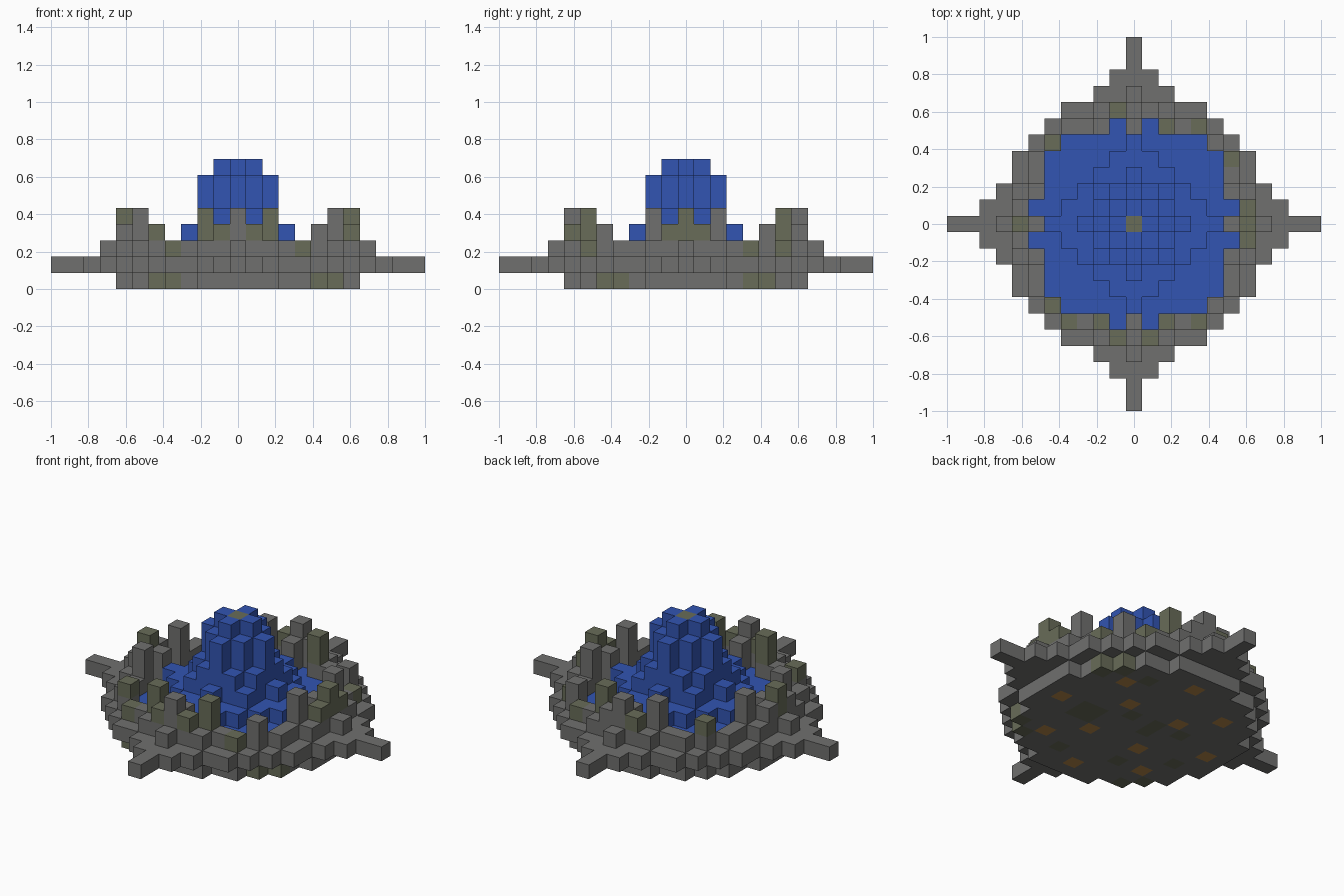
import bpy
import bmesh
import random
from mathutils import Vector

random.seed(4)
cube = bpy.data.objects.get("Cube")
if cube:
    bpy.data.objects.remove(cube)

S = 2 / 23  # block size


def material(name, rgb):
    m = bpy.data.materials.new(name)
    m.use_nodes = True
    m.diffuse_color = (*rgb, 1)
    m.node_tree.nodes["Principled BSDF"].inputs["Base Color"].default_value = (*rgb, 1)
    return m


STONE, MOSS, WATER, LAMP = range(4)
MATS = [
    material("grey stone", (0.16, 0.16, 0.157)),
    material("mossy stone", (0.138, 0.15, 0.098)),
    material("blue water", (0.032, 0.089, 0.445)),
    material("amber lamp", (0.45, 0.24, 0.065)),
]

R = range(-11, 12)
CELLS = [(x, y) for x in R for y in R]
parts = {}    # part name -> {block: material}
filled = set()


def put(part, x, y, z, mat):
    if (x, y, z) not in filled:
        filled.add((x, y, z))
        parts.setdefault(part, {})[(x, y, z)] = mat


def folded(x, y):
    """Cell reduced to one eighth of the plan."""
    return max(abs(x), abs(y)), min(abs(x), abs(y))


def in_disc(x, y):
    return x * x + y * y <= 53


def in_pool(x, y):
    a, b = folded(x, y)
    return (a <= 5 and b < 5) or (a, b) == (6, 1)


# Mossy columns and mossy foundation blocks
moss_columns = {(-5, 5), (-5, -5), (-2, -6), (2, -6), (2, 6), (-1, 7), (-1, -7), (1, -7),
                (7, 0), (7, 1), (7, -1), (-7, 0), (-4, -6), (4, -6), (4, 6), (6, 4)}
moss_base = {(-5, -5), (-4, -6), (5, -5), (6, -4), (6, 4), (5, 5)}
lamps = {(6, 0), (4, 4), (2, 2)}

# Foundation with lamps set in the underside
for x, y in CELLS:
    if in_disc(x, y):
        mossy = (x, y) in moss_base or (in_disc(abs(x) + 1, abs(y) + 1) and random.random() < 0.1)
        put("foundation", x, y, 0,
            LAMP if folded(x, y) in lamps else MOSS if mossy else STONE)

# Wide stepped terrace with four pointed ends, holding the pool
half_width = [11, 9, 8, 7, 7, 6, 5, 4, 2, 1, 0, 0]
for x, y in CELLS:
    if abs(x) <= half_width[abs(y)]:
        if in_pool(x, y):
            put("pool_water", x, y, 1, WATER)
        else:
            put("terrace", x, y, 1, STONE)

# Rim wall and the posts standing on it
post_height = {(7, 0): 5, (7, 1): 4, (6, 2): 5, (5, 5): 4, (6, 0): 4}
for x, y in CELLS:
    key = folded(x, y)
    if (in_disc(x, y) and not in_pool(x, y)) or key == (8, 0):
        top = post_height.get(key, 3)
        for z in range(2, top):
            mossy = (x, y) in moss_columns and (z >= 3 or z == top - 1)
            put("rim_wall" if z == 2 else "rim_posts", x, y, z, MOSS if mossy else STONE)

# Tiered water jet with a nozzle block on top
jet_height = {(0, 0): 8, (1, 0): 8, (1, 1): 7, (2, 0): 7, (2, 1): 5, (2, 2): 4, (3, 0): 4}
for x, y in CELLS:
    if abs(x) + abs(y) <= 5:
        for z in range(2, jet_height.get(folded(x, y), 3)):
            if (x, y) == (0, 0):
                put("nozzle", x, y, z, MOSS)
            else:
                put("water_jet", x, y, z, WATER)

# Build each part from its exposed block faces
AXES = [Vector(v) for v in ((1, 0, 0), (0, 1, 0), (0, 0, 1))]


def build(name, blocks):
    bm = bmesh.new()
    for cell, mat in blocks.items():
        centre = Vector(cell) + Vector((0, 0, 0.5))
        for k in range(3):
            for sign in (1, -1):
                n = AXES[k] * sign
                if tuple(int(c) for c in Vector(cell) + n) in filled:
                    continue
                u, v = AXES[(k + 1) % 3] / 2, AXES[(k + 2) % 3] / 2 * sign
                mid = centre + n / 2
                corners = (mid - u - v, mid + u - v, mid + u + v, mid - u + v)
                face = bm.faces.new([bm.verts.new(c * S) for c in corners])
                face.material_index = mat
    bmesh.ops.remove_doubles(bm, verts=bm.verts, dist=S / 100)
    mesh = bpy.data.meshes.new(name)
    for m in MATS:
        mesh.materials.append(m)
    bm.to_mesh(mesh)
    bm.free()
    bpy.context.collection.objects.link(bpy.data.objects.new(name, mesh))


for part_name, part_blocks in parts.items():
    build(part_name, part_blocks)
